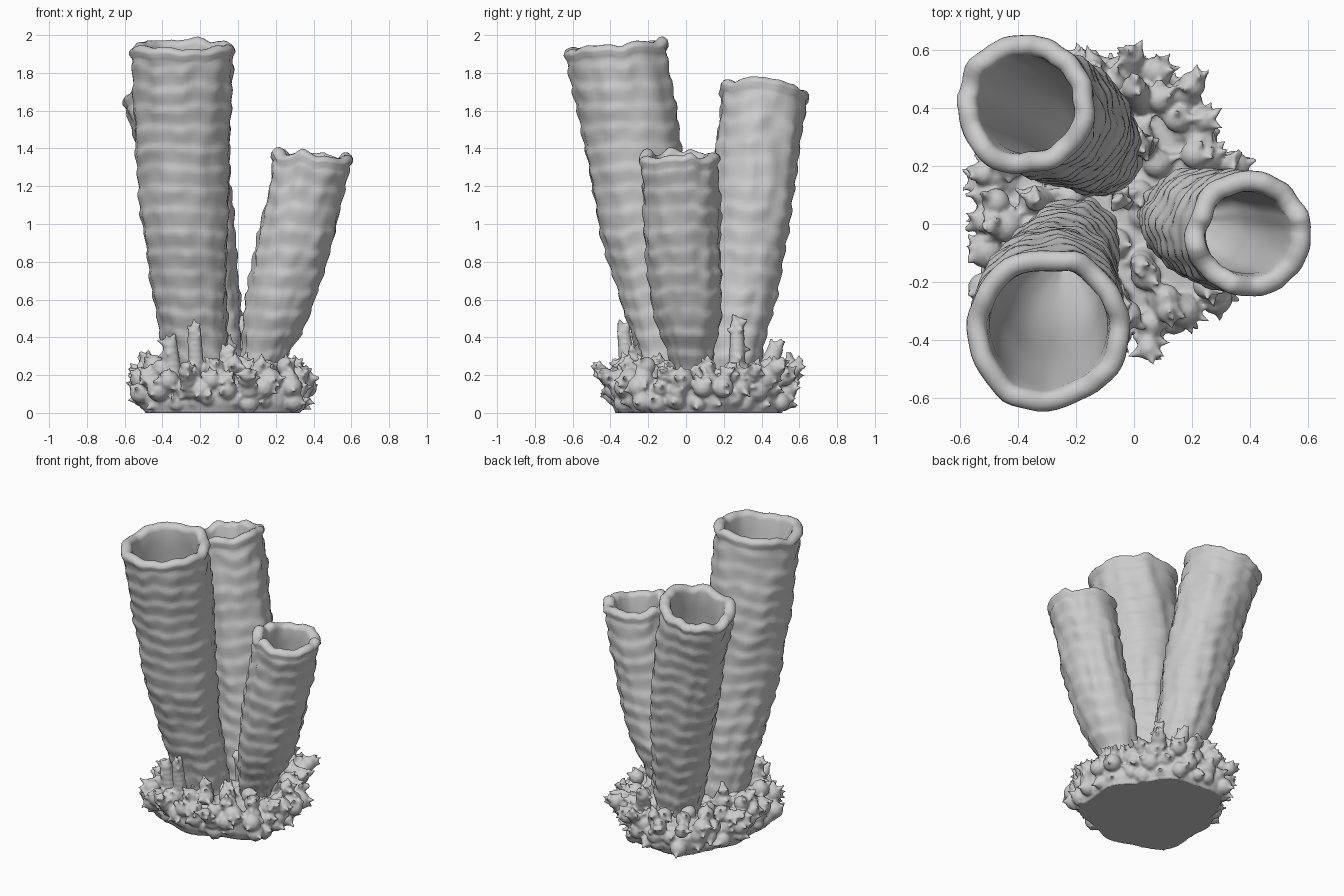
import bpy, bmesh, math, random
from mathutils import Vector, Matrix, noise

if "Cube" in bpy.data.objects:
    bpy.data.objects.remove(bpy.data.objects["Cube"])

random.seed(7)


def finish(bm, name):
    bmesh.ops.recalc_face_normals(bm, faces=bm.faces[:])
    me = bpy.data.meshes.new(name)
    bm.to_mesh(me)
    bm.free()
    ob = bpy.data.objects.new(name, me)
    bpy.context.collection.objects.link(ob)
    for p in me.polygons:
        p.use_smooth = True
    return ob


def sample(keys, z):
    """Linear lookup in (z, x, y, radius) keys."""
    for a, b in zip(keys, keys[1:]):
        if z <= b[0] or b is keys[-1]:
            f = min(max((z - a[0]) / (b[0] - a[0]), 0), 1)
            return Vector([a[i] + (b[i] - a[i]) * f for i in (1, 2, 3)])


def smooth_sample(keys, z):
    return sum((sample(keys, z + d) for d in (-0.08, 0.08)), sample(keys, z)) / 3


# Hollow sponge tube: softly ridged outside, rounded wavy lip, deep rounded cavity
def tube(name, keys, seed, tilt=0.7, pitch=0.11, segs=56):
    bm = bmesh.new()
    z0, z1 = keys[0][0], keys[-1][0]
    top = keys[-1]
    lean = Vector([(top[i] - keys[-2][i]) / (z1 - keys[-2][0]) for i in (1, 2)]) * tilt
    lip = 0.034
    rows = []                                  # (z, radius offset, surface kind)
    n = int((z1 - z0) / 0.018)
    for i in range(n):
        rows.append((z0 + (z1 - z0 - 0.05) * i / (n - 1), 0, 1))
    for i in range(9):
        a = math.pi * i / 8
        rows.append((z1 - 0.025 + lip * math.sin(a), -lip + 0.012 + lip * 1.05 * math.cos(a), 0))
    for i in range(1, 29):
        f = i / 28
        rows.append((z1 - 0.05 - (z1 - 0.5) * f, -0.062 - 0.1 * max(0, (f - 0.7) / 0.3) ** 2, -1))
    rings = []
    for z, off, kind in rows:
        c = smooth_sample(keys, z)
        grow = max(0, (z - z0) / (z1 - z0)) ** 2
        ring = []
        for k in range(segs):
            a = 2 * math.pi * k / segs
            d = Vector((math.cos(a), math.sin(a), 0))
            wave = noise.noise(d * 1.6 + Vector((seed, 0, z * 1.5)))
            fine = noise.noise(d * 3.5 + Vector((seed, 3, z * 5)))
            r = max(c.z + off, 0.01)
            if kind == 1:
                u = (z / pitch + 0.35 * wave + 0.1 * fine) % 1
                saw = u / 0.75 if u < 0.75 else (1 - u) / 0.25
                saw = saw * saw * (3 - 2 * saw)
                r += (0.008 + 0.008 * fine) * saw - 0.004 + 0.01 * fine
            elif kind == 0:
                r += 0.012 * fine
            r += 0.008 * wave
            h = noise.noise(d * 1.9 + Vector((seed, 9, 0))) * 0.035
            h += noise.noise(d * 4 + Vector((seed, 5, 0))) * 0.012
            zz = z + grow * (h - r * (lean.x * d.x + lean.y * d.y))
            ring.append(bm.verts.new((c.x + r * d.x, c.y + r * d.y, zz)))
        rings.append(ring)
    for a, b in zip(rings, rings[1:]):
        for k in range(segs):
            j = (k + 1) % segs
            bm.faces.new((a[k], a[j], b[j], b[k]))
    bm.faces.new(rings[0])
    bm.faces.new(rings[-1])
    return finish(bm, name)


tube("tall_tube", [(.1, -.2, -.05, .16), (.35, -.23, -.1, .172), (.6, -.252, -.155, .193),
                   (1.0, -.278, -.235, .228), (1.4, -.29, -.278, .252), (1.94, -.297, -.37, .268)], 1.3)
tube("middle_tube", [(.1, -.1, .24, .13), (.35, -.135, .255, .158), (.6, -.17, .298, .182),
                     (1.0, -.23, .342, .21), (1.4, -.305, .38, .222), (1.715, -.385, .42, .227)], 5.7, 0.85)
tube("short_tube", [(.1, .09, .04, .09), (.28, .13, .03, .11), (.5, .205, .01, .18),
                    (.9, .305, -.02, .2), (1.365, .403, -.035, .202)], 9.1, 0.3)

# Encrusting spiky base: core slab, knobs, fingers and thorns fused by remeshing
bm = bmesh.new()
CX, CY = -0.1, 0.055


def edge(a):
    return 0.425 + 0.03 * math.sin(3 * a + 2.6) + 0.02 * math.sin(7 * a) + 0.04 * abs(math.sin(a))


def thorn(p, d, length, r):
    d = d.normalized()
    m = Matrix.Translation(p + d * length / 2) @ d.to_track_quat('Z', 'Y').to_matrix().to_4x4()
    bmesh.ops.create_cone(bm, cap_ends=True, segments=7, radius1=r, radius2=0.004,
                          depth=length, matrix=m)


def knob(p, r, out, thorns=4):
    bmesh.ops.create_icosphere(bm, subdivisions=2, radius=r, matrix=Matrix.Translation(p))
    for _ in range(thorns):
        d = out.normalized() + Vector([random.uniform(-1, 1) for _ in range(3)]) * 0.9
        d.normalize()
        thorn(p + d * r * 0.7, d, r * 0.3 + random.uniform(.022, .04), 0.021)


def finger(p, q, r):
    p, q = Vector(p), Vector(q)
    n = max(2, int((q - p).length / (r * 0.6)))
    for i in range(n + 1):
        f = i / n
        side = Vector((random.uniform(-1, 1), random.uniform(-1, 1), 0.3))
        knob(p.lerp(q, f), r * (1 - 0.25 * f), side if f < 0.9 else q - p, 1 if f < 0.9 else 5)


# core slab
core = []
for z, s in ((0, .93), (.05, .98), (.13, 1.0), (.18, .9), (.19, .6)):
    core.append([bm.verts.new((CX + edge(2 * math.pi * k / 72) * s * math.cos(2 * math.pi * k / 72),
                               CY + edge(2 * math.pi * k / 72) * s * math.sin(2 * math.pi * k / 72), z))
                 for k in range(72)])
for a, b in zip(core, core[1:]):
    for k in range(72):
        bm.faces.new((a[k], a[(k + 1) % 72], b[(k + 1) % 72], b[k]))
bm.faces.new(core[0][::-1])
bm.faces.new(core[-1])

# knobs round the rim in tiers, and across the middle
for count, z, s, r, th in ((26, .06, .95, .05, 1), (24, .12, .99, .058, 2), (24, .18, 1.0, .058, 4),
                           (20, .235, .88, .055, 4), (14, .215, .6, .055, 3), (8, .21, .3, .055, 2)):
    for i in range(count):
        a = 2 * math.pi * (i + random.uniform(-.25, .25) + z * 3) / count
        d = Vector((math.cos(a), math.sin(a), 0))
        p = Vector((CX, CY, z + random.uniform(-.015, .02))) + d * edge(a) * s * random.uniform(.95, 1.06)
        if z > .2 and abs(a - 6.1) < .35:      # low stretch beside the short tube
            p.z -= .05
        knob(p, r * random.uniform(.8, 1.12), d + Vector((0, 0, 0.25 if z < .2 else .7)), th)

# upright and spreading fingers
for p, q, r in (((-.22, -.3, .15), (-.23, -.33, .43), .05), ((-.34, -.25, .15), (-.36, -.27, .36), .055),
                ((-.06, -.25, .15), (-.06, -.27, .31), .055), ((.04, .27, .15), (.02, .27, .46), .05),
                ((-.04, .1, .15), (-.05, .08, .36), .04), ((.04, .4, .15), (0, .47, .33), .06),
                ((.12, .38, .12), (.2, .48, .24), .065), ((.14, .3, .12), (.24, .36, .22), .06),
                ((.2, .2, .12), (.33, .21, .2), .04), ((-.1, .48, .15), (-.14, .55, .26), .05),
                ((.0, .5, .15), (0, .58, .24), .05), ((.05, -.3, .1), (.05, -.43, .2), .055),
                ((.06, -.2, .12), (.12, -.3, .24), .06), ((.04, -.1, .12), (.02, -.14, .26), .05),
                ((-.4, .05, .12), (-.48, 0, .27), .055), ((-.38, .12, .12), (-.52, .17, .22), .05),
                ((-.28, .08, .15), (-.34, .08, .3), .05), ((.2, -.1, .1), (.31, -.12, .19), .05),
                ((-.25, -.36, .12), (-.28, -.45, .22), .05)):
    finger(p, q, r)

base = finish(bm, "spiky_base")
bpy.context.view_layer.objects.active = base
base.select_set(True)
rm = base.modifiers.new("fuse", 'REMESH')
rm.mode = 'VOXEL'
rm.voxel_size = 0.0095
rm.use_smooth_shade = True
bpy.ops.object.modifier_apply(modifier="fuse")
sm = base.modifiers.new("soften", 'SMOOTH')
sm.factor = 0.5
sm.iterations = 2
bpy.ops.object.modifier_apply(modifier="soften")
for v in base.data.vertices:
    if v.co.z < 0.008:
        v.co.z = 0
